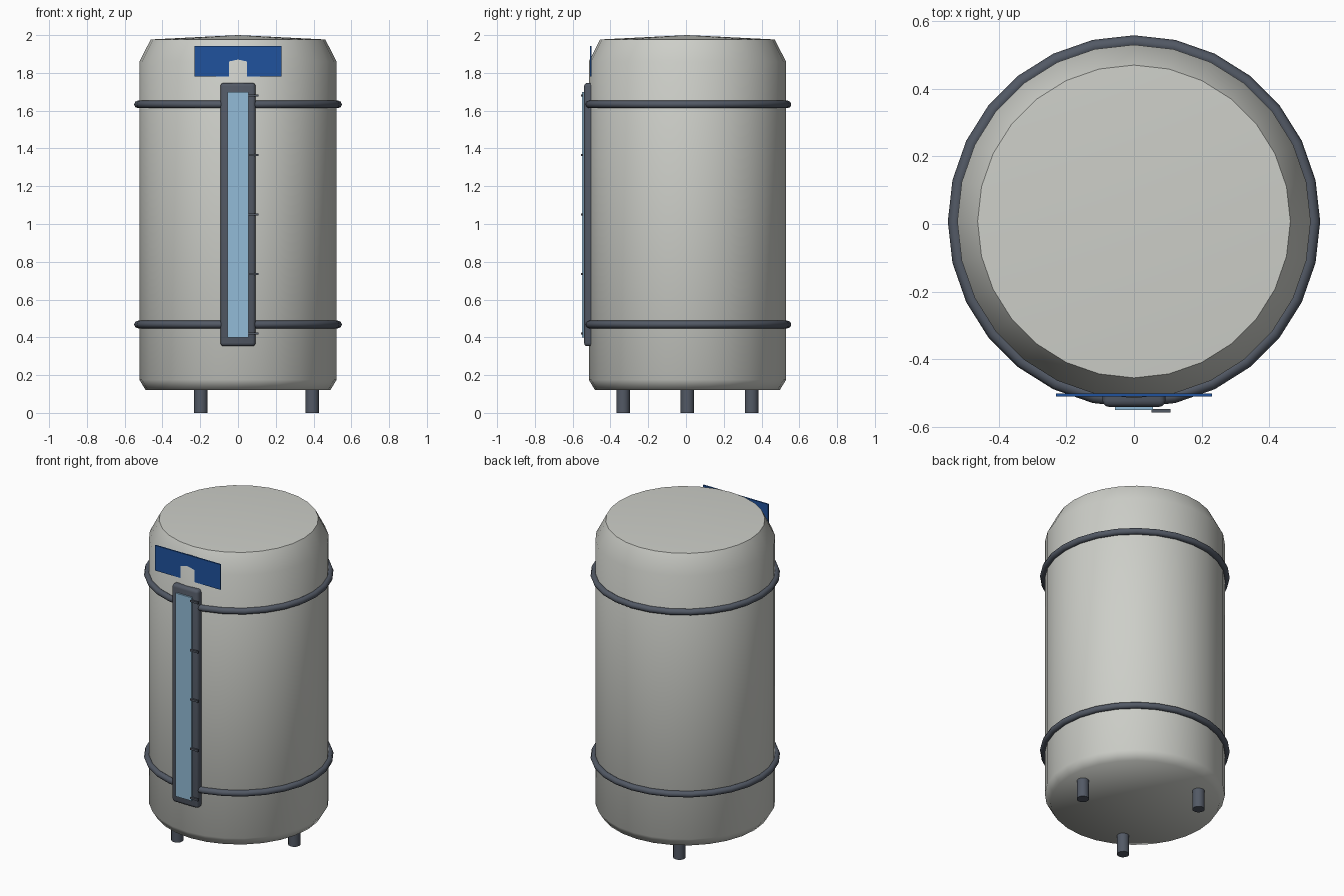
import bpy, bmesh, math
from mathutils import Matrix

if "Cube" in bpy.data.objects:
    bpy.data.objects.remove(bpy.data.objects["Cube"], do_unlink=True)

CY = 0.0075      # depth offset of the tank axis
SIDES = 28


def material(name, rgb):
    m = bpy.data.materials.new(name)
    m.use_nodes = True
    m.diffuse_color = (*rgb, 1)
    m.node_tree.nodes["Principled BSDF"].inputs["Base Color"].default_value = (*rgb, 1)
    return m


SHELL = material("warm grey shell", (0.61, 0.62, 0.58))
DARK = material("dark slate metal", (0.085, 0.1, 0.13))
BLUE = material("deep blue", (0.014, 0.085, 0.34))
GLASS = material("pale blue glass", (0.29, 0.50, 0.68))


def finish(name, bm, mat, angle=None):
    bmesh.ops.recalc_face_normals(bm, faces=bm.faces[:])
    mesh = bpy.data.meshes.new(name)
    bm.to_mesh(mesh)
    bm.free()
    mesh.materials.append(mat)
    ob = bpy.data.objects.new(name, mesh)
    bpy.context.collection.objects.link(ob)
    if angle:
        bpy.ops.object.select_all(action="DESELECT")
        ob.select_set(True)
        bpy.context.view_layer.objects.active = ob
        bpy.ops.object.shade_smooth_by_angle(angle=math.radians(angle))
    return ob


def lathe(name, profile, mat, angle, closed=False):
    """Spin (radius, height) points around the tank axis."""
    bm = bmesh.new()
    verts = [bm.verts.new((0, -r, z)) for r, z in profile]
    edges = [bm.edges.new(p) for p in zip(verts, verts[1:])]
    if closed:
        edges.append(bm.edges.new((verts[-1], verts[0])))
    bmesh.ops.spin(bm, geom=verts + edges, axis=(0, 0, 1), cent=(0, 0, 0),
                   angle=math.tau, steps=SIDES)
    bmesh.ops.remove_doubles(bm, verts=bm.verts[:], dist=0.0005)
    bmesh.ops.translate(bm, verts=bm.verts[:], vec=(0, CY, 0))
    return finish(name, bm, mat, angle)


def box(name, x, y, z, mat, bevel=0):
    bm = bmesh.new()
    size = [b - a for a, b in (x, y, z)]
    mid = [(a + b) / 2 for a, b in (x, y, z)]
    bmesh.ops.create_cube(bm, size=1, matrix=Matrix.Translation(mid) @ Matrix.Diagonal((*size, 1)))
    if bevel:
        bmesh.ops.bevel(bm, geom=bm.edges[:], offset=bevel, segments=3,
                        profile=0.5, affect="EDGES")
    return finish(name, bm, mat, 40 if bevel else None)


# Tank shell with chamfered foot, sloping shoulder and shallow domed lid
lathe("tank_body", [(0, 0.122), (0.49, 0.122), (0.522, 0.175), (0.522, 1.86),
                    (0.462, 1.977), (0, 2.0)], SHELL, 60)

# Round hoops
for name, height in (("lower_hoop", 0.468), ("upper_hoop", 1.633)):
    ring = [(0.53 + 0.02 * math.cos(a * math.tau / 8),
             height + 0.02 * math.sin(a * math.tau / 8)) for a in range(8)]
    lathe(name, ring, DARK, 60, closed=True)

# Three legs
for i in range(3):
    a = i * math.tau / 3
    bm = bmesh.new()
    bmesh.ops.create_cone(bm, cap_ends=True, segments=12, radius1=0.036, radius2=0.036, depth=0.14,
                          matrix=Matrix.Translation((0.393 * math.cos(a),
                                                     0.393 * math.sin(a) + CY, 0.07)))
    finish(f"leg_{i + 1}", bm, DARK, 40)

# Level gauge: frame, glass strip and marks
box("gauge_frame", (-0.093, 0.093), (-0.54, -0.46), (0.353, 1.747), DARK, 0.018)
box("gauge_glass", (-0.056, 0.056), (-0.55, -0.52), (0.4, 1.7), GLASS)
for i in range(5):
    z = 0.42 + 0.315 * i
    box(f"gauge_mark_{i + 1}", (0.052, 0.108), (-0.557, -0.546), (z - 0.006, z + 0.006), DARK)

# Flat badge plate, partly buried in the shell
box("badge_plate", (-0.231, 0.231), (-0.509, -0.5), (1.782, 1.943), BLUE)
